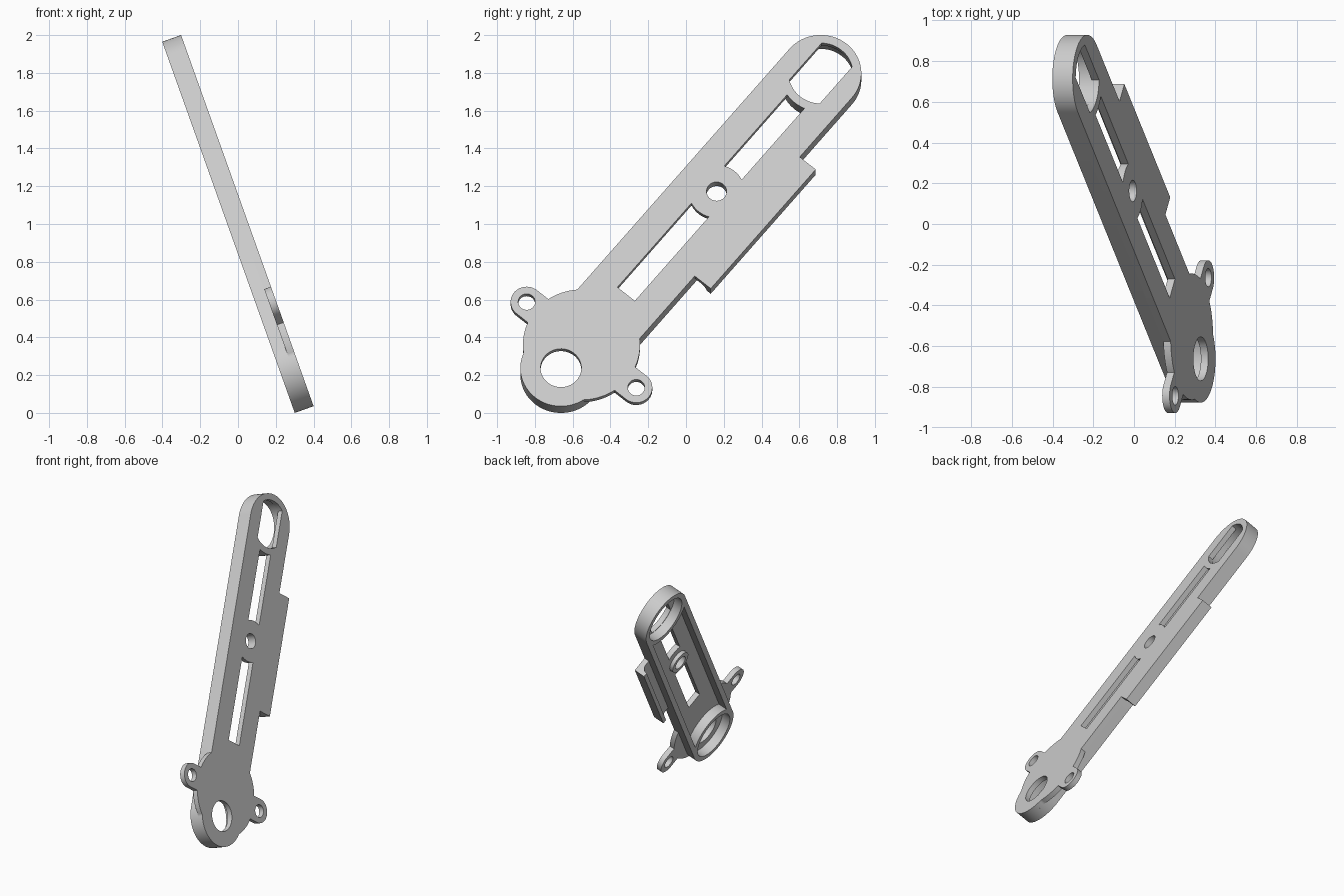
import bpy, bmesh
from math import sin, cos, asin, sqrt, radians, degrees
from mathutils import Matrix, Vector

cube = bpy.data.objects.get("Cube")
if cube:
    bpy.data.objects.remove(cube, do_unlink=True)

# Main sizes, measured along the arm, across it and into its depth
LENGTH, RADIUS, RIM_R, DEPTH, PLATE = 2.153, 0.215, 0.175, 0.106, 0.038
DISC_A, DISC_R = 0.17, 0.31
TAB_B, TAB_R = 0.377, 0.085
PIVOT_A, PIVOT_R = 1.29, 0.053
SLOT_B = 0.06
STRIP_START, STRIP_END, STRIP_B = 0.85, 1.72, 0.325

# Leaning frame: along the arm, across the arm, into the depth
lean, swing = radians(19.65), radians(50.3)
up = Vector((-sin(lean), 0, cos(lean)))
side = Vector((0, 1, 0))
along = side * cos(swing) + up * sin(swing)
across = side * sin(swing) - up * cos(swing)
inward = Vector((-cos(lean), 0, -sin(lean)))
origin = Vector((0.328, -0.662, 0.238))


def frame(x, y, z):
    m = Matrix((x, y, z)).transposed().to_4x4()
    m.translation = origin
    return m


FLAT = frame(along, across, inward)
PROFILE = frame(across, inward, along)

gray = bpy.data.materials.new("light gray")
gray.use_nodes = True
gray.diffuse_color = (0.6, 0.6, 0.6, 1)
gray.node_tree.nodes["Principled BSDF"].inputs["Base Color"].default_value = (0.6, 0.6, 0.6, 1)


def arc(a, b, r, start, end, steps=24):
    angles = [radians(start + (end - start) * i / steps) for i in range(steps + 1)]
    return [(a + r * cos(t), b + r * sin(t)) for t in angles]


def circle(a, b, r):
    return arc(a, b, r, 0, 360, 48)[:-1]


def mirrored(half):
    """Close a half outline that starts and ends on the centre line."""
    return half + [(a, -b) for a, b in reversed(half[1:-1])]


def extrude(name, loops, near, far, matrix=FLAT):
    """Fill an outline with holes and give it thickness."""
    curve = bpy.data.curves.new(name, "CURVE")
    curve.dimensions = "2D"
    curve.fill_mode = "BOTH"
    curve.extrude = (far - near) / 2
    for loop in loops:
        spline = curve.splines.new("POLY")
        spline.points.add(len(loop) - 1)
        for point, (x, y) in zip(spline.points, loop):
            point.co = (x, y, 0, 1)
        spline.use_cyclic_u = True
    temp = bpy.data.objects.new(name + "_outline", curve)
    bpy.context.collection.objects.link(temp)
    graph = bpy.context.evaluated_depsgraph_get()
    mesh = bpy.data.meshes.new_from_object(temp.evaluated_get(graph))
    bpy.data.objects.remove(temp, do_unlink=True)
    bpy.data.curves.remove(curve)

    bm = bmesh.new()
    bm.from_mesh(mesh)
    bmesh.ops.remove_doubles(bm, verts=bm.verts, dist=0.0001)
    bmesh.ops.translate(bm, verts=bm.verts, vec=(0, 0, (near + far) / 2))
    bmesh.ops.transform(bm, matrix=matrix, verts=bm.verts)
    bmesh.ops.recalc_face_normals(bm, faces=bm.faces)
    bm.to_mesh(mesh)
    bm.free()
    mesh.materials.clear()
    mesh.materials.append(gray)
    obj = bpy.data.objects.new(name, mesh)
    bpy.context.collection.objects.link(obj)
    bpy.ops.object.select_all(action="DESELECT")
    obj.select_set(True)
    bpy.context.view_layer.objects.active = obj
    bpy.ops.object.shade_smooth_by_angle(angle=radians(30))
    return obj


def plate_half(strip):
    """Half of the front outline, from the round foot to the round top."""
    meet_a = (RADIUS**2 - DISC_R**2 + DISC_A**2) / (2 * DISC_A)
    meet_b = sqrt(RADIUS**2 - meet_a**2)
    foot = 180 - degrees(asin(meet_b / RADIUS))
    disc = 180 - degrees(asin(meet_b / DISC_R))
    neck = degrees(asin(TAB_R / DISC_R))
    points = arc(0, 0, RADIUS, 180, foot)
    points += arc(DISC_A, 0, DISC_R, disc, 90 + neck)[1:]
    points += arc(DISC_A, TAB_B, TAB_R, 180, 0)
    points += arc(DISC_A, 0, DISC_R, 90 - neck, degrees(asin(RADIUS / DISC_R)))
    if strip:
        points += [(STRIP_START, RADIUS), (STRIP_START, STRIP_B),
                   (STRIP_END, STRIP_B), (STRIP_END, RADIUS)]
    return points + arc(LENGTH, 0, RADIUS, 90, 0)


# Front plate with foot disc, tabs, side strip and all openings
other = [(a, -b) for a, b in reversed(plate_half(False)[1:-1])]
outline = plate_half(True) + other
boss_r = 0.148
turn = degrees(asin(SLOT_B / boss_r))
ring_turn = degrees(asin(SLOT_B / RADIUS))
lower_slot = [(0.54, -SLOT_B)] + arc(PIVOT_A, 0, boss_r, 180 + turn, 180 - turn) + [(0.54, SLOT_B)]
upper_slot = (arc(PIVOT_A, 0, boss_r, -turn, turn)
              + arc(LENGTH, 0, RADIUS, 180 - ring_turn, 180 + ring_turn))
window = arc(LENGTH, 0, 0.17, -38, 38) + arc(LENGTH, 0, 0.17, 142, 218)
openings = [circle(0, 0, 0.108), circle(PIVOT_A, 0, PIVOT_R), lower_slot, upper_slot, window]
openings += [circle(DISC_A, s * TAB_B, 0.045) for s in (1, -1)]
extrude("front_plate", [outline] + openings, 0, PLATE)

# Raised rim: two rings joined by side rails
stadium = mirrored(arc(0, 0, RADIUS, 180, 90) + arc(LENGTH, 0, RADIUS, 90, 0))
bend = degrees(asin(RIM_R / RADIUS))
channel = (arc(0, 0, RADIUS, -bend, bend)
           + arc(LENGTH, 0, RADIUS, 180 - bend, 180 + bend))
extrude("back_rim", [stadium, circle(0, 0, RIM_R), circle(LENGTH, 0, RIM_R), channel],
        PLATE, DEPTH)

# Small collar round the pivot hole
extrude("pivot_collar", [circle(PIVOT_A, 0, 0.085), circle(PIVOT_A, 0, PIVOT_R)], PLATE, 0.065)

# Hooked lip along the outer edge of the strip
lip = arc(0.25, 0.083, 0.045, -90, 0, 10) + [(STRIP_B, 0.083), (STRIP_B, PLATE)]
extrude("strip_lip", [lip], STRIP_START, STRIP_END, PROFILE)
